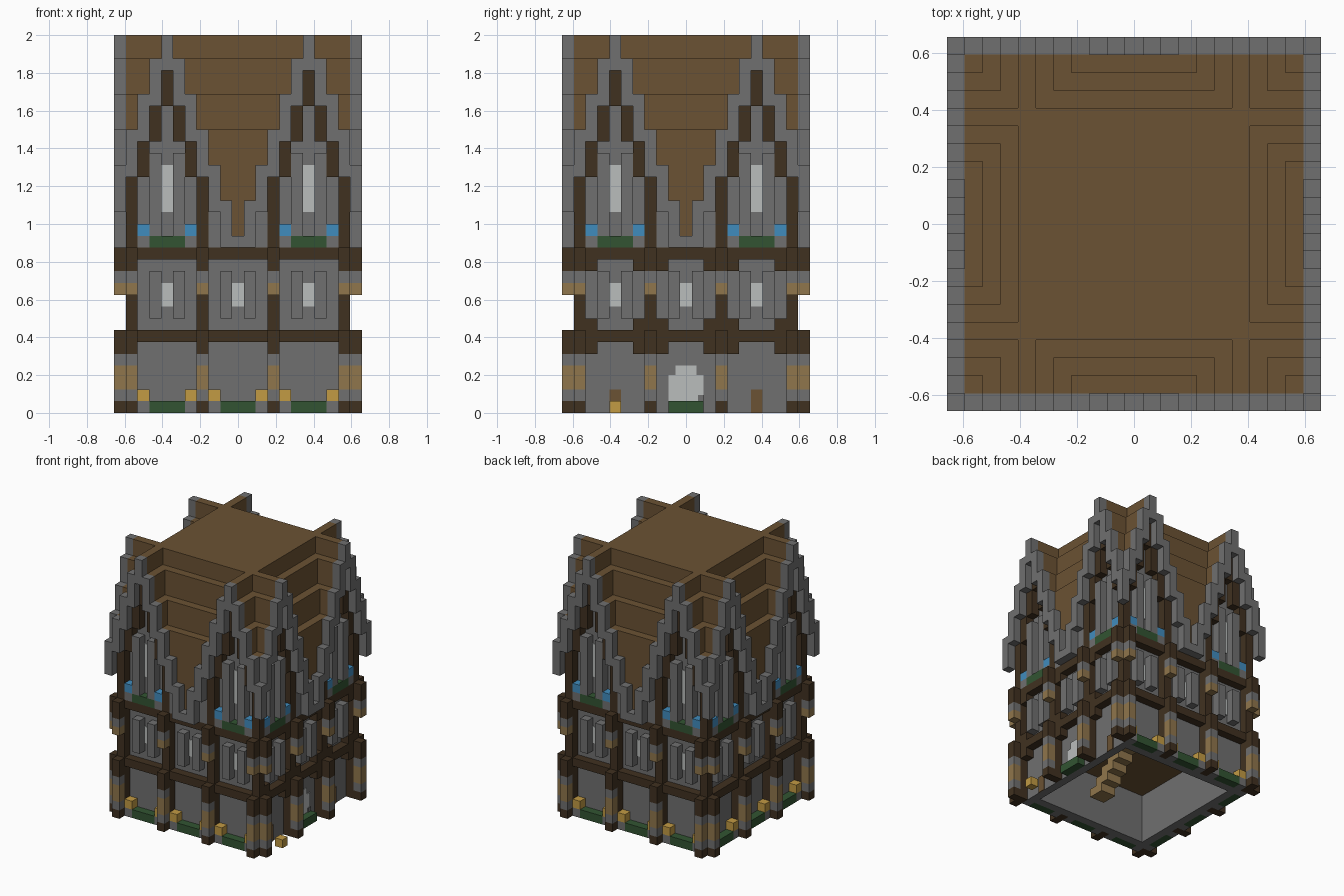
import bpy, bmesh, math
from mathutils import Matrix, Vector

if "Cube" in bpy.data.objects:
    bpy.data.objects.remove(bpy.data.objects["Cube"])

U = 0.0625          # one block
HALF = 10.5         # half the width in blocks
parts = {}          # part name -> (bmesh, colour name)


def srgb(*rgb):
    return [((c / 255 + 0.055) / 1.055) ** 2.4 for c in rgb] + [1.0]


COLOURS = {
    "stone_grey": srgb(112, 112, 112),
    "dark_timber": srgb(64, 49, 32),
    "roof_brown": srgb(107, 82, 51),
    "tan_wood": srgb(144, 118, 76),
    "gold": srgb(194, 155, 68),
    "leaf_green": srgb(50, 84, 50),
    "flower_blue": srgb(64, 140, 190),
    "pale_glass": srgb(186, 189, 188),
}


def make_material(name, colour):
    m = bpy.data.materials.new(name)
    m.use_nodes = True
    m.diffuse_color = colour
    bsdf = m.node_tree.nodes["Principled BSDF"]
    bsdf.inputs["Base Color"].default_value = colour
    bsdf.inputs["Roughness"].default_value = 0.9
    return m


MATS = {n: make_material(n, c) for n, c in COLOURS.items()}


def box(part, colour, side, u, r, z):
    """Block spanning u (along side), r (depth from outside), z, as (low, high) pairs."""
    if z[1] <= z[0]:
        return
    bm = parts.setdefault(part, (bmesh.new(), colour))[0]
    lo = Vector((u[0] - HALF, r[0] - HALF, z[0]))
    hi = Vector((u[1] - HALF, r[1] - HALF, z[1]))
    size = (hi - lo) * U
    mat = (Matrix.Rotation(side * math.pi / 2, 4, "Z")
           @ Matrix.Translation((lo + hi) * U / 2)
           @ Matrix.Diagonal((*size, 1)))
    bmesh.ops.create_cube(bm, size=1, matrix=mat)


def cell(part, colour, side, col, row, z0, z1):
    box(part, colour, side, (col, col + 1), (row, row + 1), (z0, z1))


def gable(col):
    """Distance from nearest gable axis, bottom and top of the stepped verge."""
    d = min(abs(col - 4), abs(col - 16))
    return d, max(14, 29 - 3 * d), min(32, 33 - 3 * d)


BUMP = [("dark_timber", 0, 1), ("stone_grey", 1, 2), ("tan_wood", 2, 4),
        ("stone_grey", 4, 5), ("dark_timber", 5, 7), ("tan_wood", 10, 11),
        ("stone_grey", 11, 12), ("dark_timber", 12, 14)]
RIGHT = 1

for side in range(4):
    # pillars with banded buttresses
    for col in (1, 7, 13, 19):
        cell("pillars", "dark_timber", side, col, 1, 0, 14)
        for colour, z0, z1 in BUMP:
            cell("buttress_" + colour, colour, side, col, 0, z0, z1)
    # floor beams and lower walls
    for z in (6, 13):
        box("floor_beams", "dark_timber", side, (2, 19), (1, 2), (z, z + 1))
    box("lower_walls", "stone_grey", side, (2, 19), (2, 3), (0, 14))

    # middle floor windows
    for c in (4, 10, 16):
        for col in (c - 1, c + 1):
            cell("window_bars", "stone_grey", side, col, 1, 8, 12)
        box("window_panes", "pale_glass", side, (c, c + 1), (1.9, 2), (9, 11))
        # ground planters with lanterns
        if side != RIGHT or c == 10:
            box("ground_planters", "leaf_green", side, (c - 1, c + 2), (1, 2), (0, 1))
        if side != RIGHT:
            for col in (c - 2, c + 2):
                cell("planter_ends", "stone_grey", side, col, 1, 0, 1)
                cell("lanterns", "gold", side, col, 1, 1, 2)
        else:
            for col in (c - 2, c + 2):
                for z in (5, 7, 12):
                    cell("timber_brackets", "dark_timber", side, col, 1, z, z + 1)

    # gable windows and flower boxes
    for c in (4, 16):
        box("flower_boxes", "leaf_green", side, (c - 1, c + 2), (1, 2), (14, 15))
        box("gable_panes", "pale_glass", side, (c, c + 1), (1.9, 2), (17, 21))
        for s in (-1, 1):
            cell("gable_bars", "stone_grey", side, c + s, 1, 15, 22)
            cell("box_ends", "stone_grey", side, c + 2 * s, 1, 14, 15)
            cell("flowers", "flower_blue", side, c + 2 * s, 1, 15, 16)

    # stepped verges, trim, gable walls and roof slopes
    for col in range(21):
        d, low, top = gable(col)
        cell("gable_verges", "stone_grey", side, col, 0, low, top)
        if 1 <= col <= 19:
            cell("roof_slopes", "roof_brown", side, col, 1, low, max(top, 24))
            if d <= 3:
                cell("gable_trim", "dark_timber", side, col, 1,
                     14 if d == 3 else low - 3, low)
            else:
                cell("valley_walls", "stone_grey", side, col, 1, 14, low)
        if 2 <= col <= 18:
            cell("roof_slopes", "roof_brown", side, col, 2, low, max(top, 27))
            cell("gable_walls", "stone_grey", side, col, 2, 14, low)
        if 3 <= col <= 17:
            cell("roof_slopes", "roof_brown", side, col, 3, 14, max(top, 30))

# right side: entrance, small posts and a fallen lantern
box("entrance_door", "pale_glass", RIGHT, (9, 12), (1.9, 2), (1, 3.2))
box("entrance_door", "pale_glass", RIGHT, (9.6, 11.4), (1.9, 2), (3.2, 4))
box("door_latch", "stone_grey", RIGHT, (11.5, 12), (1.8, 1.9), (1, 1.5))
for col in (4, 16):
    box("side_doors", "roof_brown", RIGHT, (col, col + 1), (1.9, 2), (0, 2))
cell("loose_lantern", "gold", RIGHT, 4, 0, 0, 1)

# roof deck, ceiling and inner stair
box("roof_deck", "roof_brown", 0, (4, 17), (4, 17), (14, 32))
box("ceiling", "roof_brown", 0, (3, 18), (3, 18), (6, 7))
for i in range(6):
    box("inner_stair", "tan_wood", 0, (12, 14), (7 + i, 8 + i), (max(0, i - 1), i + 1))

# turn every part into an object
for name, (bm, colour) in parts.items():
    mesh = bpy.data.meshes.new(name)
    bm.to_mesh(mesh)
    bm.free()
    mesh.materials.append(MATS[colour])
    obj = bpy.data.objects.new(name, mesh)
    bpy.context.collection.objects.link(obj)
